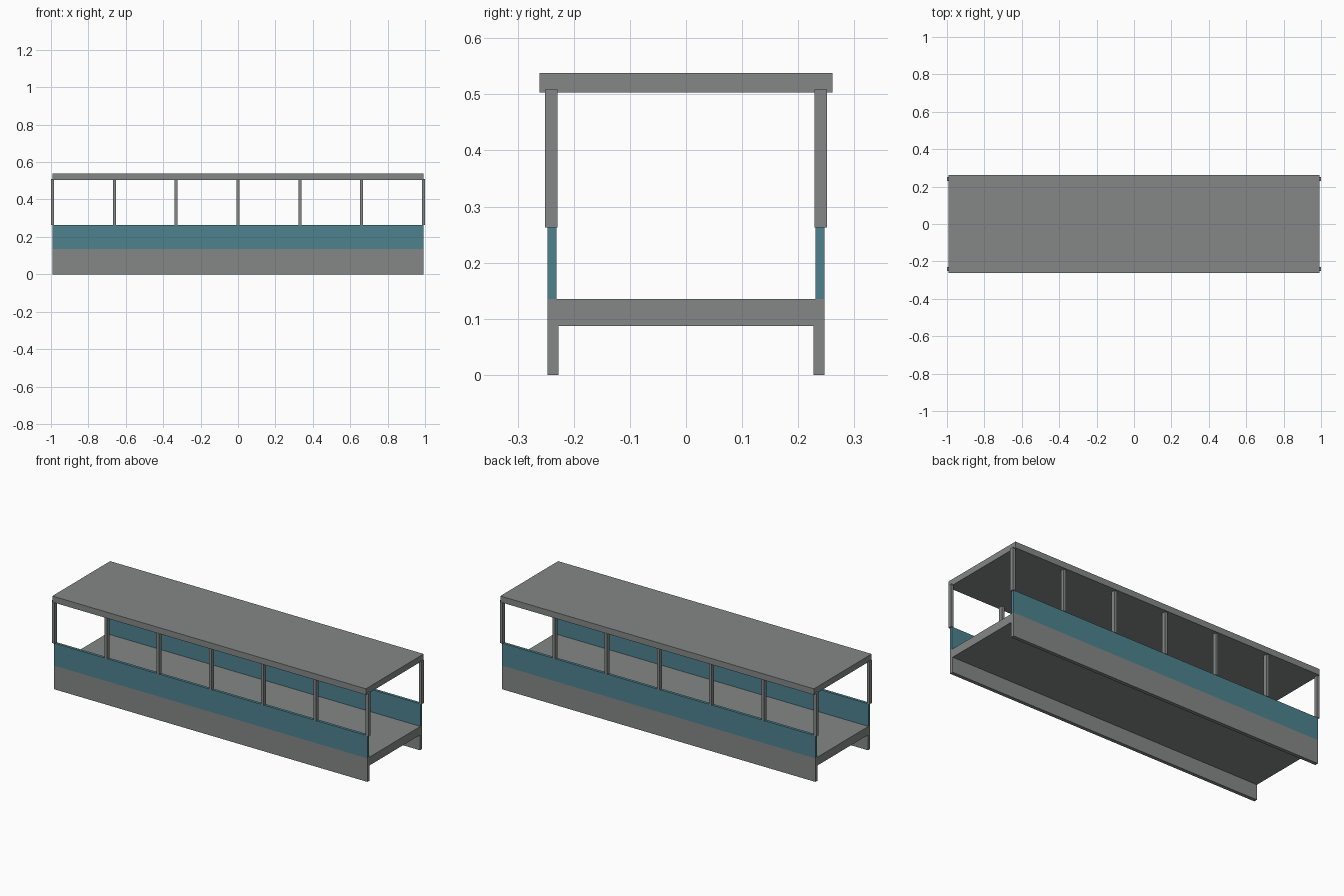
import bpy
import bmesh

if "Cube" in bpy.data.objects:
    bpy.data.objects.remove(bpy.data.objects["Cube"])


def material(name, rgb):
    m = bpy.data.materials.new(name)
    m.diffuse_color = (*rgb, 1.0)
    m.use_nodes = True
    m.node_tree.nodes["Principled BSDF"].inputs["Base Color"].default_value = m.diffuse_color
    return m


GREY = material("grey", (0.235, 0.245, 0.245))
TEAL = material("teal", (0.076, 0.225, 0.275))

HALF_LEN = 0.992   # half length of the body
BAYS = 6           # window bays per side


def extrude_profile(name, points, x0, x1, mat):
    """Extrude a closed (y, z) outline along x."""
    bm = bmesh.new()
    face = bm.faces.new([bm.verts.new((x0, y, z)) for y, z in points])
    ext = bmesh.ops.extrude_face_region(bm, geom=[face])
    verts = [v for v in ext["geom"] if isinstance(v, bmesh.types.BMVert)]
    bmesh.ops.translate(bm, verts=verts, vec=(x1 - x0, 0, 0))
    bmesh.ops.recalc_face_normals(bm, faces=bm.faces)
    mesh = bpy.data.meshes.new(name)
    bm.to_mesh(mesh)
    bm.free()
    mesh.materials.append(mat)
    obj = bpy.data.objects.new(name, mesh)
    bpy.context.collection.objects.link(obj)
    return obj


def box(name, x, y, z, mat):
    outline = [(y[0], z[0]), (y[1], z[0]), (y[1], z[1]), (y[0], z[1])]
    return extrude_profile(name, outline, x[0], x[1], mat)


LENGTH = (-HALF_LEN, HALF_LEN)

# Floor deck with a skirt hanging down on each side
half = [(0.247, 0.135), (0.247, 0.0), (0.227, 0.0), (0.227, 0.087)]
chassis = half + [(-y, z) for y, z in reversed(half)]
extrude_profile("floor_and_skirts", chassis, *LENGTH, GREY)

# Flat overhanging roof
box("roof", LENGTH, (-0.261, 0.261), (0.503, 0.538), GREY)

for side, s in (("front", -1), ("back", 1)):
    # Low side wall
    box(f"{side}_side_wall", LENGTH, sorted((s * 0.231, s * 0.247)), (0.135, 0.264), TEAL)
    # Window posts, evenly spaced along the wall
    for i in range(BAYS + 1):
        x = -HALF_LEN + 2 * HALF_LEN * i / BAYS
        box(f"{side}_post_{i + 1}", (x - 0.008, x + 0.008),
            sorted((s * 0.229, s * 0.251)), (0.263, 0.509), GREY)
